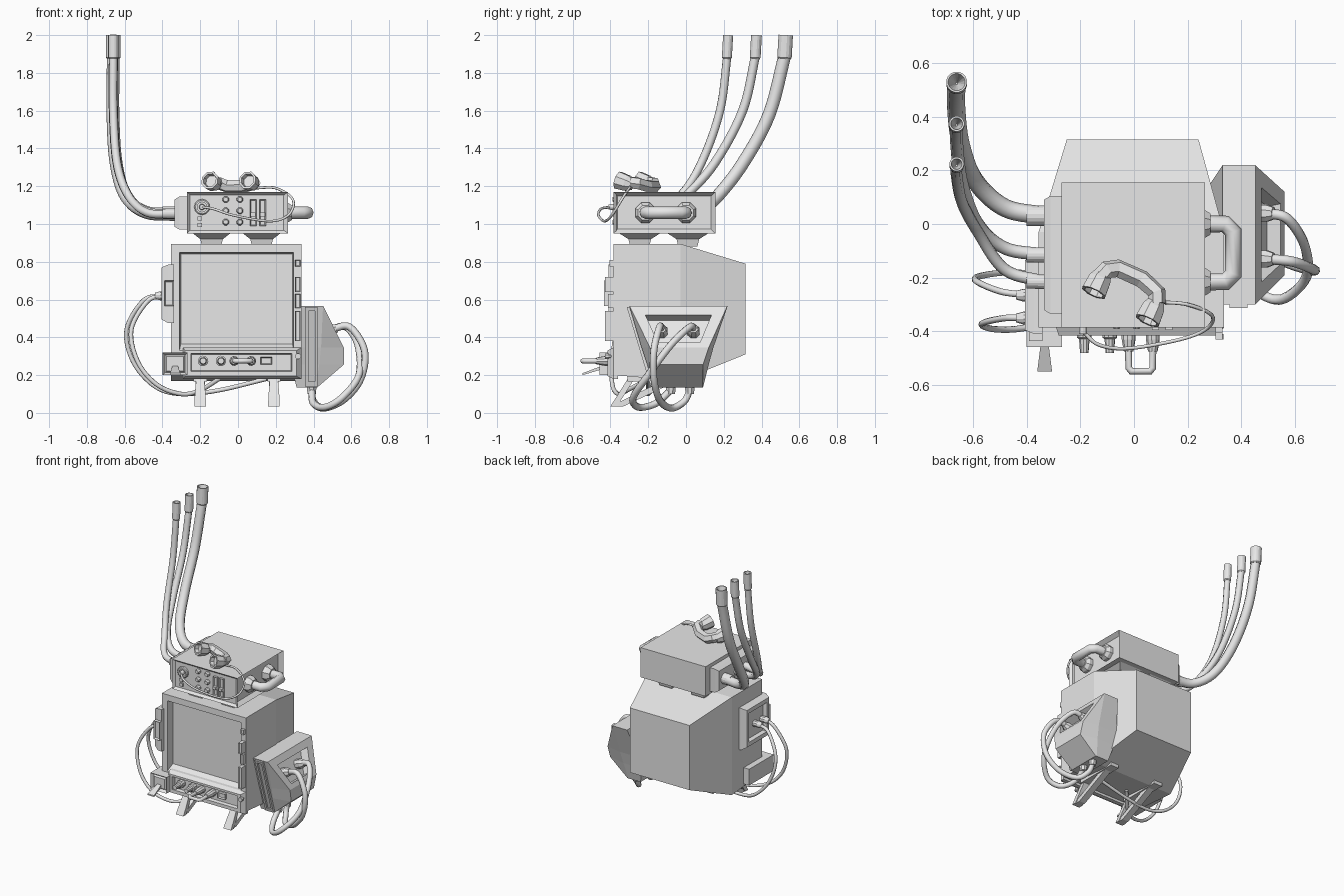
import bpy, bmesh, math
from mathutils import Vector

if "Cube" in bpy.data.objects:
    bpy.data.objects.remove(bpy.data.objects["Cube"])

grey = bpy.data.materials.new("light_grey")
grey.diffuse_color = (0.8, 0.8, 0.8, 1)
grey.use_nodes = True
grey.node_tree.nodes["Principled BSDF"].inputs["Base Color"].default_value = grey.diffuse_color


def finish(name, me):
    me.materials.clear()
    me.materials.append(grey)
    ob = bpy.data.objects.new(name, me)
    bpy.context.collection.objects.link(ob)
    return ob


def ring(axis, v, a0, a1, b0, b1):
    """Rectangle at height v on an axis; a and b are the two other axes in xyz order."""
    i = "xyz".index(axis)
    out = []
    for p in ((a0, b0), (a1, b0), (a1, b1), (a0, b1)):
        q = list(p)
        q.insert(i, v)
        out.append(q)
    return out


def loft(name, rings, insets=()):
    """Skin rings of points, cap both ends, then sink panels (direction, border, depth)."""
    bm = bmesh.new()
    vs = [[bm.verts.new(p) for p in r] for r in rings]
    n = len(rings[0])
    for a, b in zip(vs, vs[1:]):
        for i in range(n):
            j = (i + 1) % n
            bm.faces.new((a[i], a[j], b[j], b[i]))
    bm.faces.new(vs[0])
    bm.faces.new(vs[-1])
    bmesh.ops.recalc_face_normals(bm, faces=bm.faces)
    if bm.calc_volume(signed=True) < 0:
        bmesh.ops.reverse_faces(bm, faces=bm.faces)
    for d, border, depth in insets:
        bm.normal_update()
        d = Vector(d).normalized()
        f = max(bm.faces, key=lambda f: max(f.normal.dot(d), 0) ** 8 * f.calc_area())
        bmesh.ops.inset_individual(bm, faces=[f], thickness=border, depth=-depth)
    me = bpy.data.meshes.new(name)
    bm.to_mesh(me)
    bm.free()
    return finish(name, me)


def box(name, x0, x1, y0, y1, z0, z1, insets=()):
    return loft(name, [ring("z", z0, x0, x1, y0, y1), ring("z", z1, x0, x1, y0, y1)], insets)


def turned(name, p0, p1, profile, n=12):
    """Lathe along p0-p1; profile is (fraction, radius) pairs."""
    p0, p1 = Vector(p0), Vector(p1)
    d = p1 - p0
    u = d.orthogonal().normalized()
    w = d.normalized().cross(u)
    ang = [2 * math.pi * (i + .5) / n for i in range(n)]
    return loft(name, [[p0 + d * t + (u * math.cos(a) + w * math.sin(a)) * r for a in ang] for t, r in profile])


def tube(name, pts, r, steps=7, sides=2):
    """Round tube through points; steps=1 keeps straight segments."""
    p = [Vector(q) for q in pts]
    p = [p[0] * 2 - p[1]] + p + [p[-1] * 2 - p[-2]]
    path = []
    for a, b, c, d in zip(p, p[1:], p[2:], p[3:]):
        for k in range(steps):
            t = k / steps
            path.append(.5 * (2 * b + (c - a) * t + (2 * a - 5 * b + 4 * c - d) * t * t
                              + (3 * b - a - 3 * c + d) * t ** 3))
    path.append(p[-2])
    cu = bpy.data.curves.new(name, "CURVE")
    cu.dimensions = "3D"
    cu.bevel_depth, cu.bevel_resolution, cu.use_fill_caps = r, sides, True
    s = cu.splines.new("POLY")
    s.points.add(len(path) - 1)
    for q, v in zip(s.points, path):
        q.co = (*v, 1)
    tmp = bpy.data.objects.new(name + "_path", cu)
    bpy.context.collection.objects.link(tmp)
    me = bpy.data.meshes.new_from_object(tmp.evaluated_get(bpy.context.evaluated_depsgraph_get()))
    bpy.data.objects.remove(tmp)
    for f in me.polygons:
        f.use_smooth = len(f.vertices) == 4 and sides > 1
    return finish(name, me)


# monitor: tapered back, sunken screen with a sloped sill
loft("monitor_body", [ring("y", .315, -.25, .24, .31, .79), ring("y", -.03, -.355, .335, .17, .895),
                      ring("y", -.385, -.355, .335, .2, .895), ring("y", -.385, -.31, .295, .33, .85),
                      ring("y", -.33, -.303, .288, .365, .842)])
# side strip buttons
for i, (z0, z1, y) in enumerate([(.775, .81, -.405), (.64, .72, -.43), (.555, .63, -.412), (.38, .54, -.43)]):
    box(f"strip_button_{i}", .303, .33, y, -.38, z0, z1, [((0, -1, 0), .006, .006)])
turned("strip_peg", (.318, -.38, .3), (.318, -.43, .3), [(0, .01), (.6, .01), (.6, .016), (1, .016)], 8)

# control panel under the screen
loft("control_panel", [ring("y", -.36, -.29, .335, .18, .345), ring("y", -.385, -.29, .335, .18, .345),
                       ring("y", -.415, -.28, .31, .195, .33), ring("y", -.415, -.25, .285, .22, .315),
                       ring("y", -.39, -.245, .28, .225, .31)])
for i, x in enumerate((-.185, -.09)):
    turned(f"knob_{i}", (x, -.385, .275), (x, -.48, .275), [(0, .028), (.4, .028), (.45, .02), (1, .016)], 10)
for i, x in enumerate((-.02, .07)):
    turned(f"handle_mount_{i}", (x, -.385, .275), (x, -.475, .275), [(0, .026), (.5, .026), (1, .018)], 10)
tube("front_handle", [(-.02, -.46, .275), (-.02, -.535, .275), (-.01, -.548, .275), (.06, -.548, .275),
                      (.07, -.535, .275), (.07, -.46, .275)], .013, 1)
box("panel_switch", .12, .18, -.41, -.385, .255, .295, [((0, -1, 0), .008, .01)])

# power socket and plug at lower left
box("power_socket", -.4, -.267, -.457, -.17, .2, .32, [((0, -1, 0), .02, .02), ((0, -1, 0), .012, -.012)])
loft("power_plug", [ring("y", -.43, -.345, -.32, .235, .255), ring("y", -.548, -.36, -.305, .2, .21)])

# left connection plate with two cables looping under the monitor
loft("connection_plate", [ring("x", -.34, -.41, -.115, .475, .785), ring("x", -.37, -.41, -.115, .475, .785),
                          ring("x", -.405, -.395, -.135, .495, .77), ring("x", -.405, -.37, -.16, .525, .74),
                          ring("x", -.375, -.365, -.165, .53, .735)])
box("plate_clip", -.39, -.34, -.435, -.4, .565, .7, [((0, -1, 0), .01, .015)])
for i, y in enumerate((-.265, -.35)):
    turned(f"cable_plug_{i}", (-.37, y, .62), (-.44, y, .62), [(0, .024), (.6, .024), (1, .016)], 10)
tube("left_cable_0", [(-.4, -.265, .62), (-.5, -.25, .595), (-.59, -.21, .44), (-.555, -.19, .27),
                      (-.44, -.18, .14), (-.3, -.2, .1), (-.1, -.2, .12), (.15, -.2, .18)], .012)
tube("left_cable_1", [(-.4, -.35, .62), (-.48, -.35, .59), (-.565, -.37, .44), (-.53, -.39, .27),
                      (-.43, -.39, .15), (-.3, -.36, .1), (-.2, -.31, .12), (-.1, -.2, .18)], .012)

# triangular feet
for side, x in (("left", -.2), ("right", .19)):
    loft(side + "_foot_strut", [[(x + s * w, y, z) for s, y in ((-1, y0), (1, y0), (1, y0 + .035), (-1, y0 + .035))]
                                for w, y0, z in ((.031, -.4, .035), (.029, -.365, .09), (.019, -.29, .21))])
    loft(side + "_foot_rail", [[(x + s * .025, y, z) for y, z in ((-.4, .035), (-.33, .035), (0, .19), (-.08, .19))]
                               for s in (-1, 1)])
    box(side + "_foot_mount", x - .035, x + .035, -.31, .02, .165, .2)


# side box: wedge with a sunken window on its outer slope, over a faceted chin
def slope_ring(xt, zt, at, bt, xb, zb, ab, bb):
    return [(xt, at, zt), (xt, bt, zt), (xb, bb, zb), (xb, ab, zb)]


loft("side_box", [slope_ring(.33, .565, -.3, .22, .28, .345, -.235, .145),
                  slope_ring(.45, .565, -.3, .22, .44, .345, -.235, .145),
                  slope_ring(.452, .565, -.298, .218, .56, .345, -.19, .12),
                  slope_ring(.475, .518, -.215, .135, .545, .375, -.15, .075),
                  slope_ring(.425, .49, -.205, .125, .495, .347, -.14, .065)])
levels = [(.345, .28, .44, .56, -.235, .145, -.19, .12), (.255, .28, .43, .56, -.205, .12, -.175, .09),
          (.135, .31, .41, .42, -.17, .09, -.168, .088)]
loft("side_box_chin", [[(x0, a0, z), (xm, a0, z), (xo, b0, z), (xo, b1, z), (xm, a1, z), (x0, a1, z)]
                       for z, x0, xm, xo, a0, a1, b0, b1 in levels])
slope = lambda z, off: -.3 + (.565 - z) * .302 - off
loft("side_box_slot", [[(x0, slope(z0, o), z0), (x1, slope(z0, o), z0), (x1, slope(z1, o), z1), (x0, slope(z1, o), z1)]
                       for x0, x1, z0, z1, o in ((.355, .422, .14, .56, -.01), (.355, .422, .14, .56, .015),
                                                 (.372, .407, .165, .54, .015), (.372, .407, .165, .54, .002))])
for i, y in enumerate((.04, -.13)):
    turned(f"side_plug_{i}", (.42, y, .41), (.52, y, .447), [(0, .034), (.75, .034), (1, .024)], 8)
    turned(f"lower_plug_{i}", (.39, -.08 + .1 * i, .16), (.39, -.08 + .1 * i, .1), [(0, .03), (1, .024)], 8)
tube("side_cable_0", [(.49, .04, .44), (.57, .02, .455), (.635, -.08, .36), (.64, -.2, .2), (.55, -.28, .08),
                      (.46, -.25, .03), (.4, -.16, .05), (.39, -.08, .12)], .019)
tube("side_cable_1", [(.49, -.13, .44), (.59, -.14, .455), (.67, -.17, .33), (.65, -.17, .18), (.56, -.14, .07),
                      (.45, -.08, .025), (.4, -.01, .06), (.39, .02, .12)], .019)

# upper radio unit with sunken front and right panels
box("radio_body", -.27, .265, -.385, .155, .95, 1.17, [((0, -1, 0), .022, .018), ((1, 0, 0), .032, .03)])
for i, (x, y) in enumerate((x, y) for x in (-.14, .125) for y in (-.245, .01)):
    loft(f"radio_foot_{i}", [ring("z", .88, x - .05, x + .05, y - .05, y + .05),
                             ring("z", .92, x - .06, x + .06, y - .06, y + .06),
                             ring("z", .955, x - .105, x + .105, y - .115, y + .115)])
# carry handle on the right
for i, y in enumerate((-.215, 0)):
    turned(f"handle_collar_{i}", (.225, y, 1.06), (.285, y, 1.06), [(0, .058), (.6, .058), (1, .042)], 8)
tube("carry_handle", [(.24, -.215, 1.06), (.34, -.215, 1.06), (.37, -.185, 1.06), (.37, -.03, 1.06),
                      (.34, 0, 1.06), (.24, 0, 1.06)], .033, 1)
# radio front controls
turned("dial", (-.19, -.36, 1.09), (-.19, -.41, 1.09),
       [(0, .042), (.4, .042), (.5, .036), (.5, .026), (.3, .026), (.3, .016), (1, .014)], 12)
for i, z in enumerate((1.03, .995)):
    box(f"jack_{i}", -.215, -.19, -.38, -.36, z - .011, z + .011)
for i, (x, z) in enumerate((x, z) for x in (-.065, .01) for z in (1.13, 1.07, 1.01)):
    turned(f"radio_button_{i}", (x, -.36, z), (x, -.39, z), [(0, .018), (.6, .018), (1, .012)], 8)
for i, x in enumerate((.08, .13)):
    box(f"slider_{i}", x - .017, x + .017, -.383, -.36, .99, 1.13, [((0, -1, 0), .008, .008)])
    box(f"slider_grip_{i}", x - .013, x + .013, -.395, -.36, 1.04, 1.06)

# left outlet with three hoses rising up and back
loft("hose_outlet", [ring("x", -.26, -.335, .105, .97, 1.145), ring("x", -.31, -.335, .105, .97, 1.145),
                     ring("x", -.335, -.32, .09, .985, 1.13)])
hoses = [(.034, [(-.33, .03, 1.055), (-.48, .06, 1.06), (-.59, .16, 1.14), (-.645, .3, 1.32), (-.662, .44, 1.58),
                 (-.66, .525, 1.9)]),
         (.024, [(-.33, -.115, 1.055), (-.48, -.09, 1.065), (-.58, 0, 1.15), (-.64, .15, 1.32), (-.66, .3, 1.6),
                 (-.66, .37, 1.9)]),
         (.022, [(-.33, -.215, 1.055), (-.48, -.17, 1.06), (-.58, -.03, 1.15), (-.64, .08, 1.32), (-.66, .18, 1.6),
                 (-.66, .22, 1.9)])]
for i, (r, pts) in enumerate(hoses):
    y0, y1 = pts[0][1], pts[-1][1]
    tube(f"hose_{i}", pts, r)
    turned(f"hose_socket_{i}", (-.33, y0, 1.055), (-.4, y0, 1.055), [(0, r + .005), (1, r + .004)], 16)
    turned(f"hose_cap_{i}", (-.66, y1 - .004, 1.875), (-.66, y1 + .003, 2),
           [(0, r), (.05, r + .005), (1, r + .005), (1, r - .002), (.25, .004)], 16)

# handset lying on the radio, with its cord
tube("handset_grip", [(-.125, -.2, 1.22), (-.1, -.17, 1.215), (-.06, -.165, 1.2), (.03, -.205, 1.2),
                      (.085, -.255, 1.215), (.085, -.295, 1.22)], .034, 1, 1)
for i, (x, y) in enumerate(((-.115, -.18), (.085, -.285))):
    turned(f"handset_cup_{i}", (x, y, 1.207), (x - .035, y - .075, 1.232),
           [(0, .03), (.35, .045), (1, .05), (1, .038), (.7, .034)], 8)
tube("handset_cord", [(.09, -.29, 1.19), (.2, -.3, 1.19), (.29, -.34, 1.13), (.27, -.39, 1.05), (.17, -.43, 1.015),
                      (-.02, -.463, 1.045), (-.13, -.45, 1.08), (-.19, -.4, 1.09)], .007)
